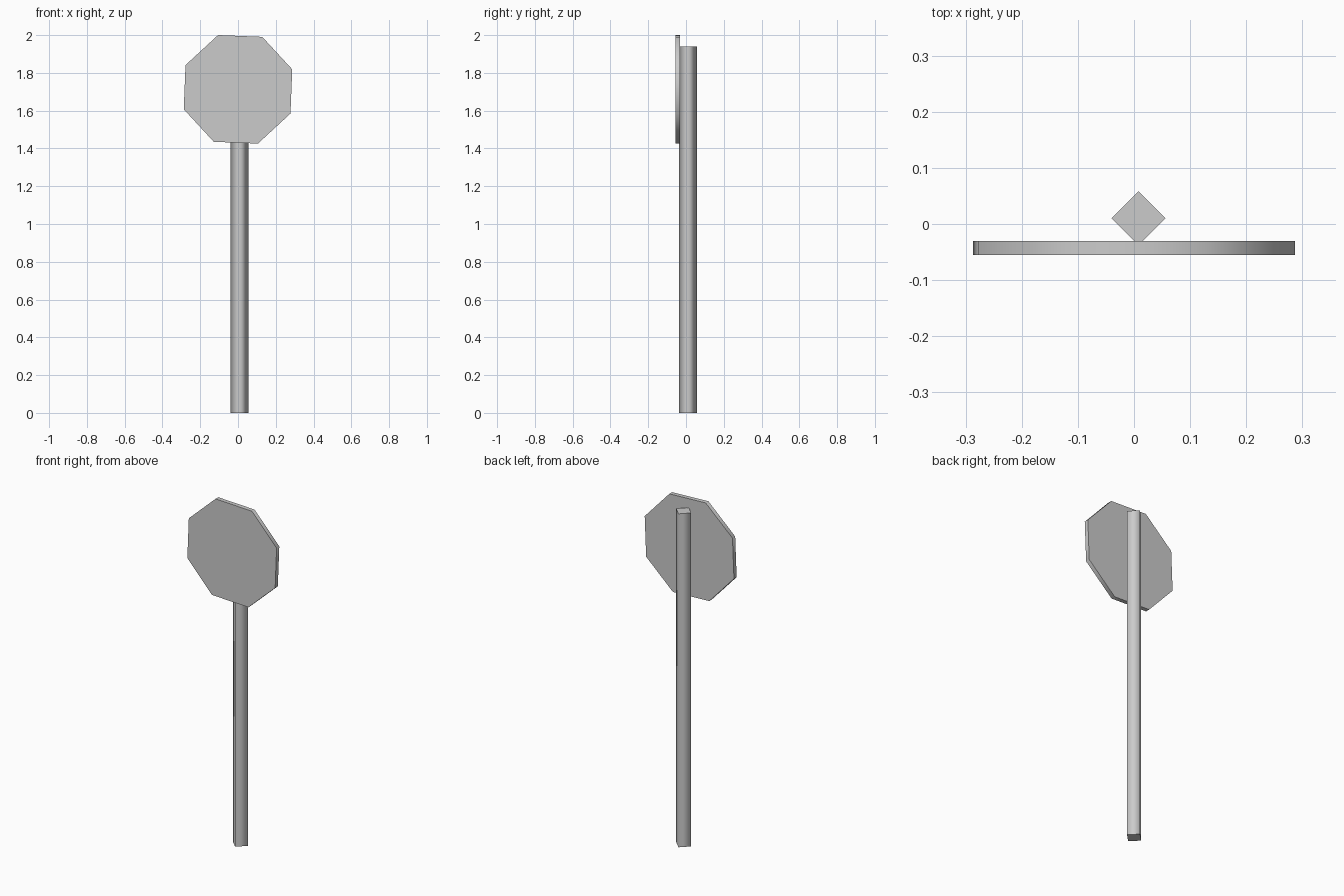
import bpy, bmesh
from math import radians
from mathutils import Matrix

cube = bpy.data.objects.get("Cube")
if cube:
    bpy.data.objects.remove(cube, do_unlink=True)

grey = bpy.data.materials.new("plain grey")
grey.use_nodes = True
colour = (0.6, 0.6, 0.6, 1)
grey.diffuse_color = colour
grey.node_tree.nodes["Principled BSDF"].inputs["Base Color"].default_value = colour


def prism(name, sides, radius, depth, matrix):
    """Prism with softly shaded walls and crisp flat caps."""
    bm = bmesh.new()
    bmesh.ops.create_cone(bm, cap_ends=True, segments=sides,
                          radius1=radius, radius2=radius, depth=depth)
    for face in bm.faces:
        face.smooth = abs(face.normal.z) < 0.5
    for edge in bm.edges:
        edge.smooth = all(f.smooth for f in edge.link_faces)
    # Turn the first corner onto the x axis
    first = max(bm.verts, key=lambda v: v.co.x + 0.001 * v.co.y).co
    from_x = Matrix.Rotation(-first.xy.angle_signed((1, 0)) if first.y else 0, 4, "Z")
    bm.transform(matrix @ from_x)
    mesh = bpy.data.meshes.new(name)
    bm.to_mesh(mesh)
    bm.free()
    mesh.materials.append(grey)
    obj = bpy.data.objects.new(name, mesh)
    bpy.context.collection.objects.link(obj)
    return obj


# Square post set cornerwise behind the plate
prism("post", 4, 0.048, 1.94, Matrix.Translation((0.008, 0.01, 0.97)))

# Slightly tilted octagonal plate
upright = Matrix.Rotation(radians(90), 4, "X")
tilt = Matrix.Rotation(radians(20.2), 4, "Z")
prism("sign_plate", 8, 0.306, 0.025,
      Matrix.Translation((0, -0.043, 1.713)) @ upright @ tilt)
